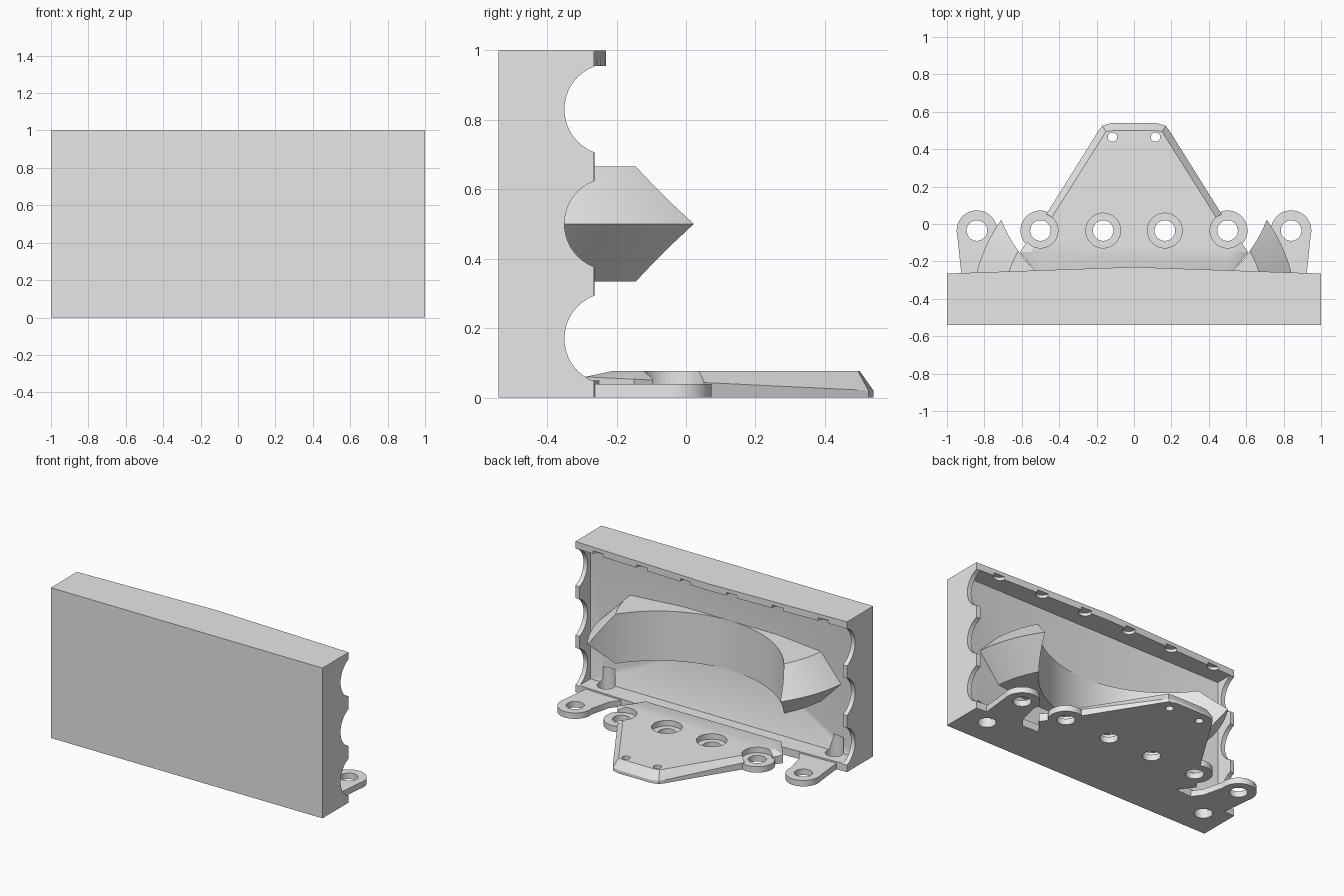
import bpy, bmesh, math

cube = bpy.data.objects.get("Cube")
if cube:
    bpy.data.objects.remove(cube, do_unlink=True)

grey = bpy.data.materials.new("plain_grey")
grey.use_nodes = True
grey.diffuse_color = (0.8, 0.8, 0.8, 1)
grey.node_tree.nodes["Principled BSDF"].inputs["Base Color"].default_value = (0.8, 0.8, 0.8, 1)


def finish(name, bm):
    bmesh.ops.recalc_face_normals(bm, faces=bm.faces[:])
    mesh = bpy.data.meshes.new(name)
    bm.to_mesh(mesh)
    bm.free()
    mesh.materials.append(grey)
    ob = bpy.data.objects.new(name, mesh)
    bpy.context.collection.objects.link(ob)
    return ob


def loft(name, rings):
    """Join equal-length rings of points and cap both ends."""
    bm = bmesh.new()
    rows = [[bm.verts.new(p) for p in ring] for ring in rings]
    n = len(rows[0])
    for low, high in zip(rows, rows[1:]):
        for i in range(n):
            j = (i + 1) % n
            bm.faces.new((low[i], low[j], high[j], high[i]))
    bm.faces.new(rows[0])
    bm.faces.new(rows[-1])
    return finish(name, bm)


def arc(cx, cy, r, start=0, end=360, n=48):
    closed = end - start == 360
    steps = n if closed else n - 1
    angles = [math.radians(start + (end - start) * i / steps) for i in range(n)]
    return [(cx + r * math.cos(a), cy + r * math.sin(a)) for a in angles]


def at(points, z):
    return [(x, y, z) for x, y in points]


def prism(name, points, z0, z1):
    return loft(name, [at(points, z0), at(points, z1)])


def disc(x, y, r, z0, z1):
    return prism("cutter", arc(x, y, r), z0, z1)


def cut(target, cutters):
    for c in cutters:
        c.hide_render = True
        mod = target.modifiers.new("cut", "BOOLEAN")
        mod.operation = "DIFFERENCE"
        mod.solver = "EXACT"
        mod.object = c
        bpy.context.view_layer.objects.active = target
        bpy.ops.object.modifier_apply(modifier=mod.name)
        bpy.data.objects.remove(c, do_unlink=True)


def smooth(ob):
    bpy.ops.object.select_all(action="DESELECT")
    ob.select_set(True)
    bpy.context.view_layer.objects.active = ob
    bpy.ops.object.shade_smooth_by_angle(angle=math.radians(25))


def rect(x, z0, z1, y):
    return [(-x, y, z0), (x, y, z0), (x, y, z1), (-x, y, z1)]


# Housing with slightly bowed back edge
housing = prism("housing", [(-1, -.54), (1, -.54), (1, -.265), (0, -.23), (-1, -.265)], 0, 1)

# Cavity: straight mouth, then a shallow pyramid
bm = bmesh.new()
for p in rect(.97, .05, .955, .1) + rect(.97, .05, .955, -.38) + [(0, -.51, .5)]:
    bm.verts.new(p)
bmesh.ops.convex_hull(bm, input=bm.verts[:])
cutters = [finish("cutter", bm)]

# Round bites through both side walls
for z in (.17, .5, .83):
    ring = arc(-.218, z, .132)
    for x0, x1 in ((-1.1, -.96), (.96, 1.1)):
        cutters.append(loft("cutter", [[(x, y, zz) for y, zz in ring] for x in (x0, x1)]))

# Small relief notches under the top lip and drain holes in the floor
for x in (.17, .5, .83):
    for side in (-1, 1):
        cutters.append(disc(side * x, -.25, .04, .93, .975))
for side in (-1, 1):
    cutters.append(disc(side * .84, -.36, .055, -.1, .15))
cut(housing, cutters)
smooth(housing)

# Crescent horns: double cone hollowed by an upright cylinder
horns = loft("horns", [at(arc(0, -.48, r, n=128), z)
                       for r, z in ((.705, .335), (.87, .5), (.705, .665))])
hollow = prism("cutter", arc(0, .3, .762, n=128), 0, 1)
front_trim = prism("cutter", [(-2, -2), (2, -2), (2, -.52), (-2, -.52)], 0, 1)
cut(horns, [front_trim, hollow])
smooth(horns)


# Tapered base plate with sloping rim
def mirror(points):
    return points + [(-x, y) for x, y in reversed(points)]


outer = mirror([(.5, -.29), (.61, -.15), (.47, .05), (.195, .49), (.17, .525), (.12, .54)])
inner = mirror([(.5, -.21), (.55, -.15), (.43, .05), (.165, .47), (.15, .495), (.11, .5)])
rim = [(x, y, .06 - .048 * (y + .29)) for x, y in outer]
plate = loft("base_plate", [at(outer, 0), rim, at(inner, .077)])
cutters = []
for side in (-1, 1):
    cutters += [disc(side * .165, -.035, .093, .04, .2),
                disc(side * .165, -.035, .055, -.1, .2),
                disc(side * .5, -.035, .093, -.1, .2),
                disc(side * .115, .465, .025, -.1, .2)]
cut(plate, cutters)
smooth(plate)

# Mounting ears: round ones beside the plate, legged ones at the ends
for side, label in ((1, "left"), (-1, "right")):
    ring_ear = prism(label + "_inner_ear", arc(side * .5, -.035, .107), 0, .04)
    outline = [(.92, -.3)] + arc(.84, -.035, .108, -15, 190, 32) + [(.7, -.19), (.62, -.3)]
    leg_ear = prism(label + "_outer_ear", [(side * x, y) for x, y in outline], 0, .04)
    for ear, x in ((ring_ear, .5), (leg_ear, .84)):
        cut(ear, [disc(side * x, -.035, .055, -.1, .2)])
        smooth(ear)
